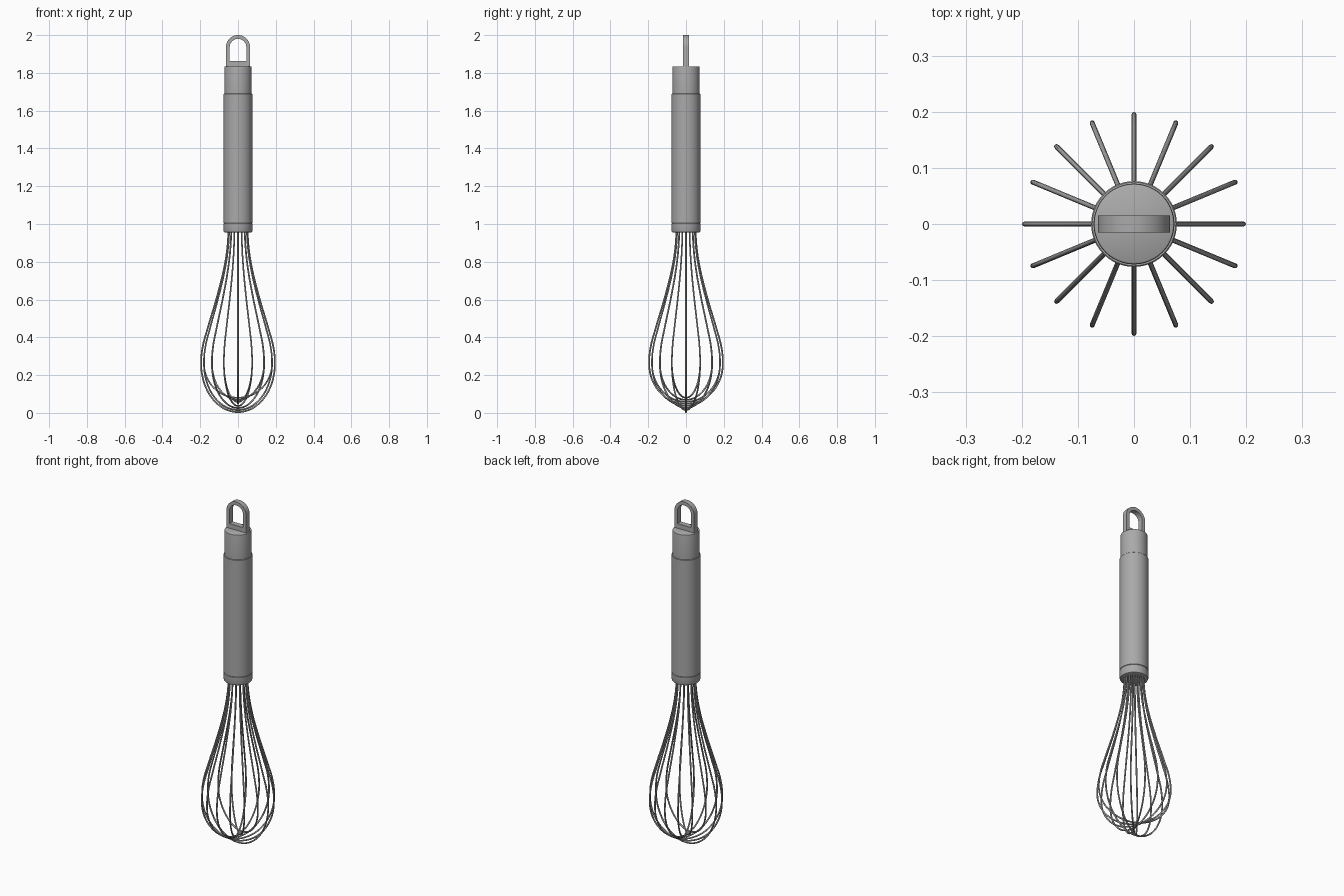
import bpy, bmesh
from math import sin, cos, pi, radians

cube = bpy.data.objects.get("Cube")
if cube:
    bpy.data.objects.remove(cube, do_unlink=True)


def material(name, value):
    m = bpy.data.materials.new(name)
    m.use_nodes = True
    m.diffuse_color = (value, value, value, 1)
    m.node_tree.nodes["Principled BSDF"].inputs["Base Color"].default_value = m.diffuse_color
    return m


steel = material("brushed_steel", 0.4)


def finish(obj, angle=35):
    bpy.ops.object.select_all(action="DESELECT")
    obj.select_set(True)
    bpy.context.view_layer.objects.active = obj
    if obj.type == "CURVE":
        bpy.ops.object.convert(target="MESH")
        obj = bpy.context.object
    bpy.ops.object.shade_smooth_by_angle(angle=radians(angle))


def add_mesh(name, bm):
    bmesh.ops.recalc_face_normals(bm, faces=bm.faces)
    mesh = bpy.data.meshes.new(name)
    bm.to_mesh(mesh)
    bm.free()
    mesh.materials.append(steel)
    obj = bpy.data.objects.new(name, mesh)
    bpy.context.collection.objects.link(obj)
    return obj


def lathe(name, profile, sides=48):
    """Revolve (radius, height) points round the z axis and cap both ends."""
    bm = bmesh.new()
    rings = [[bm.verts.new((r * cos(2 * pi * i / sides), r * sin(2 * pi * i / sides), z))
              for i in range(sides)] for r, z in profile]
    for low, high in zip(rings, rings[1:]):
        for i in range(sides):
            j = (i + 1) % sides
            bm.faces.new((low[i], low[j], high[j], high[i]))
    bm.faces.new(rings[0])
    bm.faces.new(rings[-1])
    finish(add_mesh(name, bm))


# Handle: bottom collar, long grip and slimmer end cap
lathe("handle_collar", [(.070, .955), (.074, .957), (.076, .962), (.076, 1.002), (.074, 1.004)])
lathe("handle_grip", [(.074, 1.004), (.0765, 1.006), (.0765, 1.688), (.0745, 1.69)])
lathe("handle_end_cap", [(.072, 1.688), (.072, 1.828), (.071, 1.833), (.068, 1.835)])


# Hanging loop: flat arch with a straight base bar
def arch(radius, base, centre=1.936, steps=24):
    arc = [(radius * cos(pi * i / steps), centre + radius * sin(pi * i / steps))
           for i in range(steps + 1)]
    return [(radius, base)] + arc + [(-radius, base)]


bm = bmesh.new()
outer, inner = [[bm.verts.new((x, -.0155, z)) for x, z in arch(*a)]
                for a in ((.064, 1.83), (.044, 1.862))]
count = len(outer)
for i in range(count):
    j = (i + 1) % count
    bm.faces.new((outer[i], outer[j], inner[j], inner[i]))
extruded = bmesh.ops.extrude_face_region(bm, geom=bm.faces[:])
bmesh.ops.translate(bm, vec=(0, .031, 0),
                    verts=[v for v in extruded["geom"] if isinstance(v, bmesh.types.BMVert)])
finish(add_mesh("hanging_loop", bm))

# Whisk wires: eight balloon loops, each crossing just above the last
WIRES, WIRE_RADIUS, BELLY_R, BELLY_Z = 8, .0045, .195, .26
neck = [(.05, .97), (.056, .88), (.073, .77), (.11, .62), (.16, .45), (.187, .35)]
for k in range(WIRES):
    bottom = WIRE_RADIUS + k * .0108
    bowl = [(BELLY_R * cos(t * pi / 12), BELLY_Z - (BELLY_Z - bottom) * sin(t * pi / 12))
            for t in range(6)]
    half = neck + bowl
    points = half + [(0, bottom)] + [(-r, z) for r, z in reversed(half)]
    curve = bpy.data.curves.new(f"whisk_wire_{k + 1}", "CURVE")
    curve.dimensions = "3D"
    curve.bevel_depth = WIRE_RADIUS
    curve.bevel_resolution = 2
    curve.resolution_u = 5
    curve.use_fill_caps = True
    spline = curve.splines.new("BEZIER")
    spline.bezier_points.add(len(points) - 1)
    turn = k * pi / WIRES
    for p, (r, z) in zip(spline.bezier_points, points):
        p.co = (r * cos(turn), r * sin(turn), z)
        p.handle_left_type = p.handle_right_type = "AUTO"
    curve.materials.append(steel)
    wire = bpy.data.objects.new(curve.name, curve)
    bpy.context.collection.objects.link(wire)
    finish(wire, 60)
